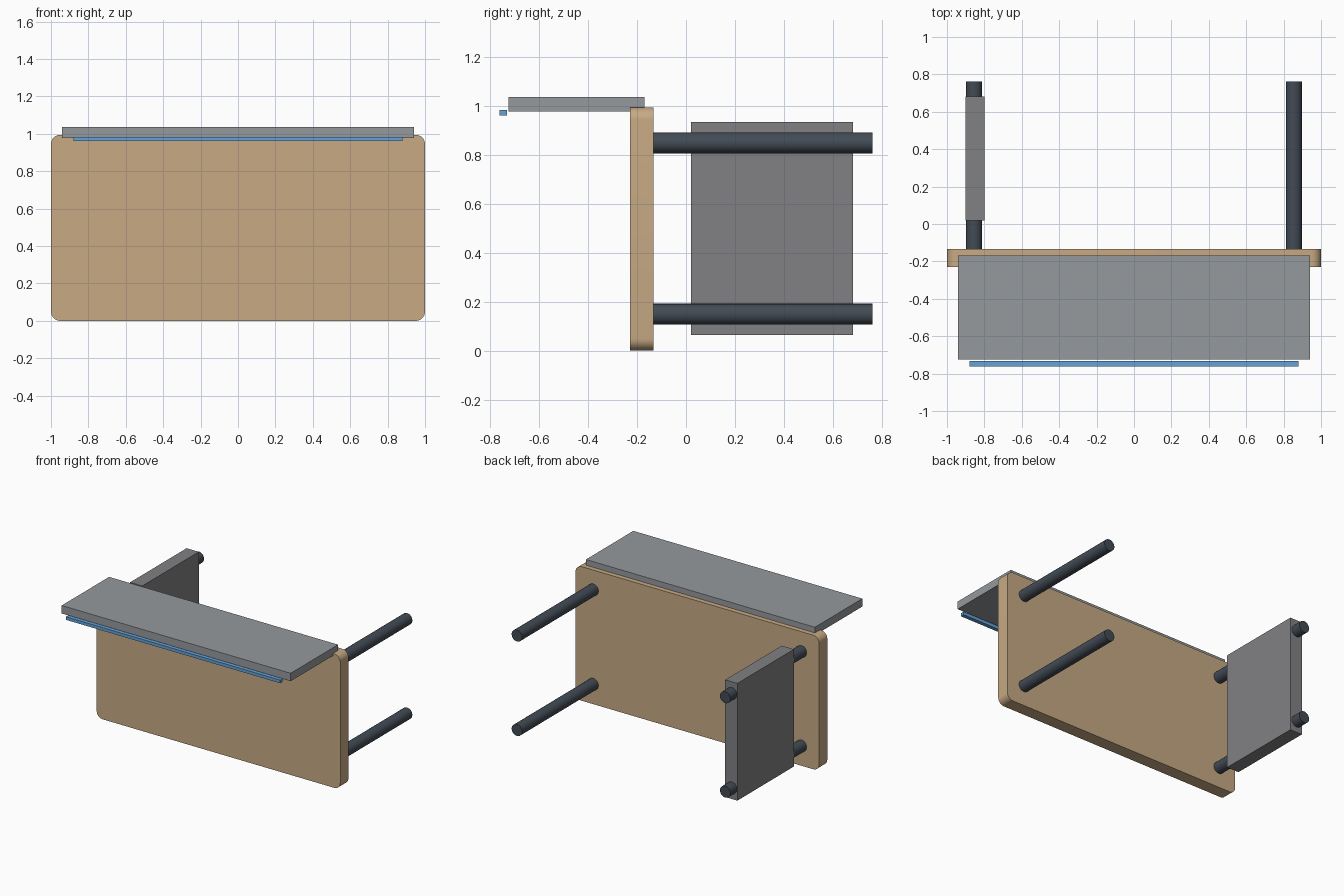
import bpy, bmesh
from math import radians
from mathutils import Matrix, Vector

if "Cube" in bpy.data.objects:
    bpy.data.objects.remove(bpy.data.objects["Cube"])


def material(name, color):
    m = bpy.data.materials.new(name)
    m.diffuse_color = (*color, 1)
    m.use_nodes = True
    m.node_tree.nodes["Principled BSDF"].inputs["Base Color"].default_value = m.diffuse_color
    return m


wood = material("wood", (0.57, 0.40, 0.23))
dark = material("dark_metal", (0.055, 0.07, 0.09))
light_grey = material("light_grey", (0.30, 0.32, 0.34))
mid_grey = material("mid_grey", (0.22, 0.22, 0.23))
blue = material("blue_light", (0.13, 0.36, 0.68))


def finish(name, bm, mat, smooth=False):
    mesh = bpy.data.meshes.new(name)
    bm.to_mesh(mesh)
    bm.free()
    obj = bpy.data.objects.new(name, mesh)
    bpy.context.collection.objects.link(obj)
    mesh.materials.append(mat)
    if smooth:
        bpy.ops.object.select_all(action='DESELECT')
        obj.select_set(True)
        bpy.context.view_layer.objects.active = obj
        bpy.ops.object.shade_smooth_by_angle(angle=radians(35))
    return obj


def box(name, lo, hi, mat, corner=0):
    """Box from two corners; optionally rounds the four edges running along y."""
    lo, hi = Vector(lo), Vector(hi)
    bm = bmesh.new()
    bmesh.ops.create_cube(bm, size=1, matrix=Matrix.Translation((lo + hi) / 2)
                          @ Matrix.Diagonal((*(hi - lo), 1)))
    if corner:
        edges = [e for e in bm.edges
                 if abs(e.verts[0].co.y - e.verts[1].co.y) > 1e-4]
        bmesh.ops.bevel(bm, geom=edges, offset=corner, segments=8,
                        profile=0.5, affect='EDGES')
    return finish(name, bm, mat, smooth=corner > 0)


def leg(name, x, z, y0, y1, radius):
    """Round bar running along y."""
    bm = bmesh.new()
    bmesh.ops.create_cone(bm, cap_ends=True, segments=24, radius1=radius,
                          radius2=radius, depth=y1 - y0,
                          matrix=Matrix.Translation((x, (y0 + y1) / 2, z))
                          @ Matrix.Rotation(radians(90), 4, 'X'))
    return finish(name, bm, dark, smooth=True)


# Upright desk top with rounded corners
box("desk_top", (-1, -0.229, 0), (1, -0.133, 0.995), wood, corner=0.05)

# Four legs pointing backwards
for side, x in (("left", -0.855), ("right", 0.855)):
    for level, z in (("lower", 0.149), ("upper", 0.85)):
        leg(f"{side}_{level}_leg", x, z, -0.133, 0.762, 0.043)

# Panel spanning the two left legs
box("side_panel", (-0.90, 0.02, 0.065), (-0.80, 0.683, 0.935), mid_grey)

# Shelf panel over the top edge, with a blue strip along its front
box("upper_panel", (-0.94, -0.725, 0.978), (0.94, -0.169, 1.037), light_grey)
box("light_strip", (-0.88, -0.762, 0.961), (0.88, -0.733, 0.984), blue)
